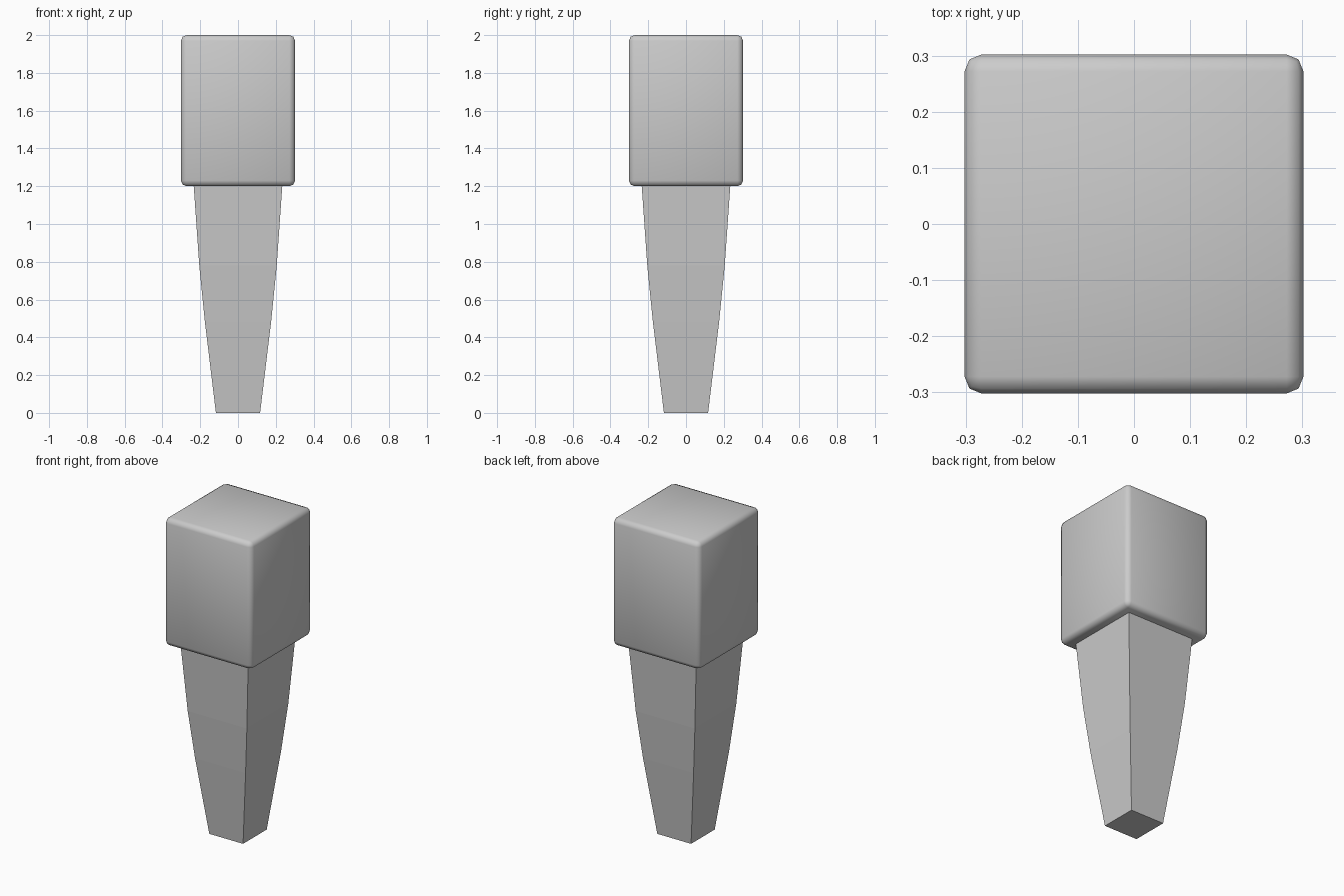
import bpy
import bmesh

if "Cube" in bpy.data.objects:
    bpy.data.objects.remove(bpy.data.objects["Cube"], do_unlink=True)

grey = bpy.data.materials.new("plain grey")
grey.use_nodes = True
colour = (0.6, 0.6, 0.6, 1)
grey.diffuse_color = colour
grey.node_tree.nodes["Principled BSDF"].inputs["Base Color"].default_value = colour


def finish(name, bm, smooth):
    """Turn a bmesh into a named, coloured object."""
    bmesh.ops.recalc_face_normals(bm, faces=bm.faces)
    for face in bm.faces:
        face.smooth = smooth
    mesh = bpy.data.meshes.new(name)
    bm.to_mesh(mesh)
    bm.free()
    mesh.materials.append(grey)
    obj = bpy.data.objects.new(name, mesh)
    bpy.context.collection.objects.link(obj)
    return obj


# Block head: box with softly rounded edges
bm = bmesh.new()
bmesh.ops.create_cube(bm, size=1)
for v in bm.verts:
    v.co.x *= 0.604
    v.co.y *= 0.604
    v.co.z = 1.6 + v.co.z * 0.8
bmesh.ops.bevel(bm, geom=bm.edges[:], offset=0.03, segments=2,
                profile=0.5, affect="EDGES")
finish("head_block", bm, True)

# Square shaft: stacked rings narrowing towards the foot
profile = [(0, 0.117), (0.48, 0.175), (0.78, 0.205), (1.21, 0.235)]
corners = [(-1, -1), (1, -1), (1, 1), (-1, 1)]
bm = bmesh.new()
rings = [[bm.verts.new((r * x, r * y, z)) for x, y in corners]
         for z, r in profile]
for low, high in zip(rings, rings[1:]):
    for i in range(4):
        j = (i + 1) % 4
        bm.faces.new((low[i], low[j], high[j], high[i]))
bm.faces.new(rings[0])
bm.faces.new(rings[-1])
finish("tapered_shaft", bm, False)
